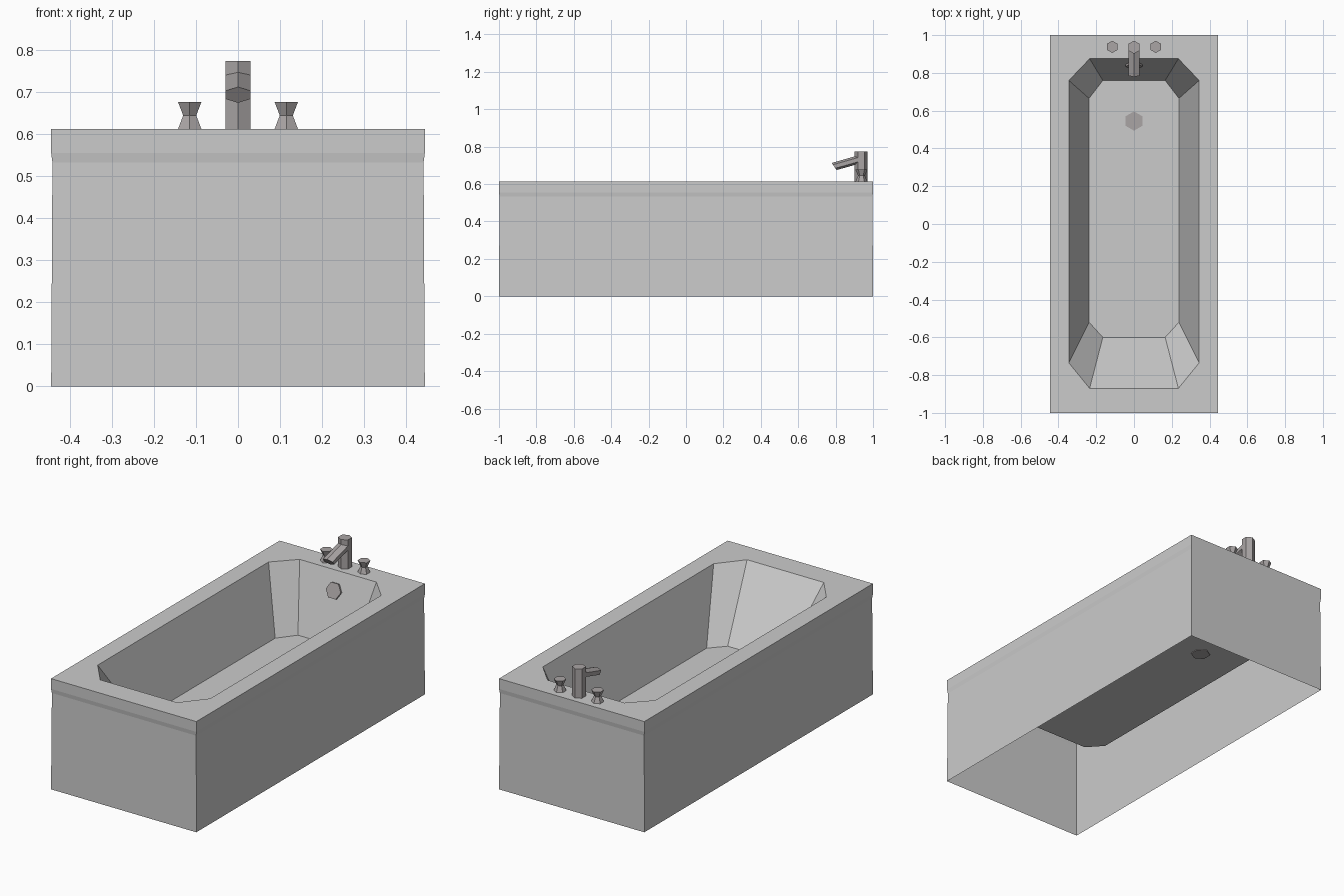
import bpy, bmesh
from math import sin, cos, pi
from mathutils import Vector

if "Cube" in bpy.data.objects:
    bpy.data.objects.remove(bpy.data.objects["Cube"])

metal = bpy.data.materials.new("warm_grey_metal")
metal.diffuse_color = (0.4, 0.375, 0.375, 1)
metal.use_nodes = True
metal.node_tree.nodes["Principled BSDF"].inputs["Base Color"].default_value = metal.diffuse_color


def loft(name, rings, cap_start=True, cap_end=True, mat=None):
    """Skin a list of equal-length point rings into one flat-shaded object."""
    bm = bmesh.new()
    vs = [[bm.verts.new(p) for p in r] for r in rings]
    n = len(rings[0])
    for a, b in zip(vs, vs[1:]):
        for i in range(n):
            j = (i + 1) % n
            bm.faces.new((a[i], a[j], b[j], b[i]))
    if cap_start:
        bm.faces.new(vs[0][::-1])
    if cap_end:
        bm.faces.new(vs[-1])
    bmesh.ops.remove_doubles(bm, verts=bm.verts[:], dist=1e-5)
    if cap_start and cap_end:
        bmesh.ops.recalc_face_normals(bm, faces=bm.faces[:])
    me = bpy.data.meshes.new(name)
    bm.to_mesh(me)
    bm.free()
    ob = bpy.data.objects.new(name, me)
    bpy.context.collection.objects.link(ob)
    if mat:
        me.materials.append(mat)
    return ob


def rect(inset, z):
    # Rectangle with each corner doubled, so it pairs with an octagon
    x, y = 0.445 - inset, 1 - inset
    return [(sx * x, sy * y, z) for sx, sy in ((1, -1), (1, 1), (-1, 1), (-1, -1)) for _ in (0, 1)]


def octagon(xi, xo, y0, y1, y2, y3, z):
    right = [(xi, y0), (xo, y1), (xo, y2), (xi, y3)]
    return [(x, y, z) for x, y in right] + [(-x, y, z) for x, y in right[::-1]]


def hexagon(c, u, v):
    c, u, v = Vector(c), Vector(u), Vector(v)
    return [c + u * cos(k * pi / 3) + v * sin(k * pi / 3) for k in range(6)]


def hex_turned(name, x, y, profile):
    # Six-sided upright solid, points facing front and back
    return loft(name, [hexagon((x, y, z), (0, r, 0), (-r, 0, 0)) for r, z in profile], mat=metal)


# Tub: open-bottomed skirt, rim and basin in one shell
H, FLOOR = 0.613, 0.256
loft("bathtub", [
    rect(0, 0), rect(0.003, 0.533), rect(0, 0.556), rect(0, H),
    octagon(0.235, 0.345, -0.87, -0.735, 0.76, 0.875, H),
    octagon(0.165, 0.238, -0.60, -0.52, 0.665, 0.76, FLOOR),
], cap_start=False)

# Tap post and two hourglass handles
hex_turned("tap_post", 0, 0.936, [(0.0345, H), (0.0345, 0.775)])
for side, x in (("left", -0.115), ("right", 0.115)):
    hex_turned(side + "_tap_handle", x, 0.938, [(0.032, H), (0.018, 0.645), (0.032, 0.677)])

# Spout sloping down over the basin
up, across = (0, -0.0135, 0.019), (0.0346, 0, 0)
loft("tap_spout", [hexagon((0, 0.93, 0.733), up, across),
                   hexagon((0, 0.792, 0.694), up, across)], mat=metal)

# Drain plate through the floor
hex_turned("drain", 0, 0.545, [(0.051, FLOOR - 0.004), (0.051, FLOOR + 0.004)])

# Overflow plate lying on the sloping head wall
slope = Vector((0, 0.115, H - FLOOR)).normalized()
normal = Vector((0, -slope.z, slope.y))
centre = Vector((0, 0.843, 0.515))
r = 0.046
loft("overflow_plate", [hexagon(centre + normal * d, (r, 0, 0), slope * r)
                        for d in (-0.004, 0.01)], mat=metal)
